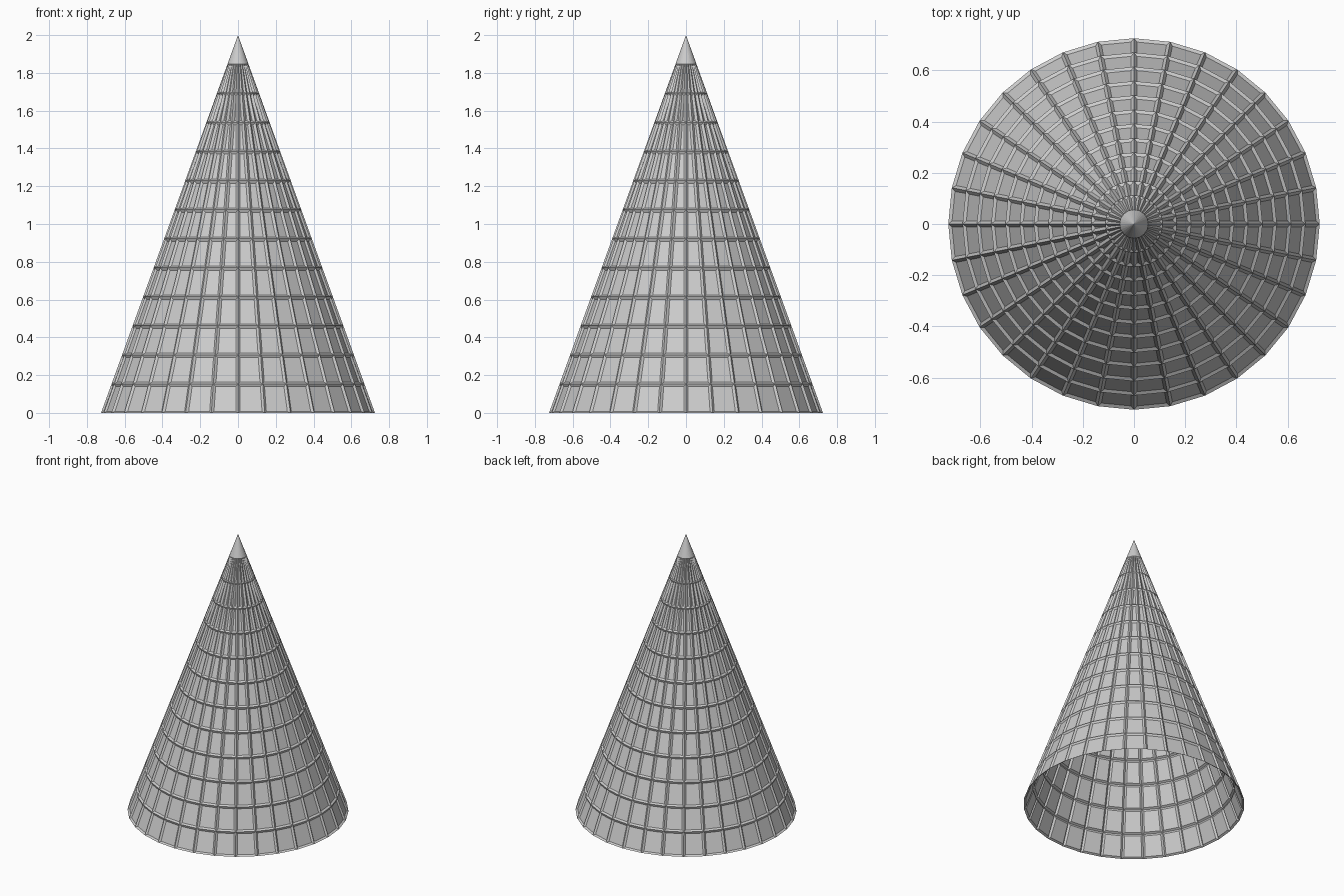
import bpy, bmesh
from math import sin, cos, tau

if "Cube" in bpy.data.objects:
    bpy.data.objects.remove(bpy.data.objects["Cube"])

SIDES, ROWS = 32, 13
RADIUS, HEIGHT = 0.725, 2.0
INSET, DEPTH = 0.0125, 0.01

bm = bmesh.new()

# stacked rings tapering to the tip
rings = []
for k in range(ROWS):
    t = k / ROWS
    r = RADIUS * (1 - t)
    rings.append([bm.verts.new((r * cos(tau * i / SIDES), r * sin(tau * i / SIDES), HEIGHT * t))
                  for i in range(SIDES)])
tip = bm.verts.new((0, 0, HEIGHT))

# quad panels between rings, plain triangles at the tip
panels = []
for lower, upper in zip(rings, rings[1:]):
    for i in range(SIDES):
        j = (i + 1) % SIDES
        panels.append(bm.faces.new((lower[i], lower[j], upper[j], upper[i])))
for i in range(SIDES):
    bm.faces.new((rings[-1][i], rings[-1][(i + 1) % SIDES], tip))
bm.normal_update()

# recess every panel, leaving the ribs and hoops
bmesh.ops.inset_individual(bm, faces=panels, thickness=INSET, depth=-DEPTH,
                           use_even_offset=True)

mesh = bpy.data.meshes.new("panelled_cone")
bm.to_mesh(mesh)
bm.free()
cone = bpy.data.objects.new("panelled_cone", mesh)
bpy.context.collection.objects.link(cone)
